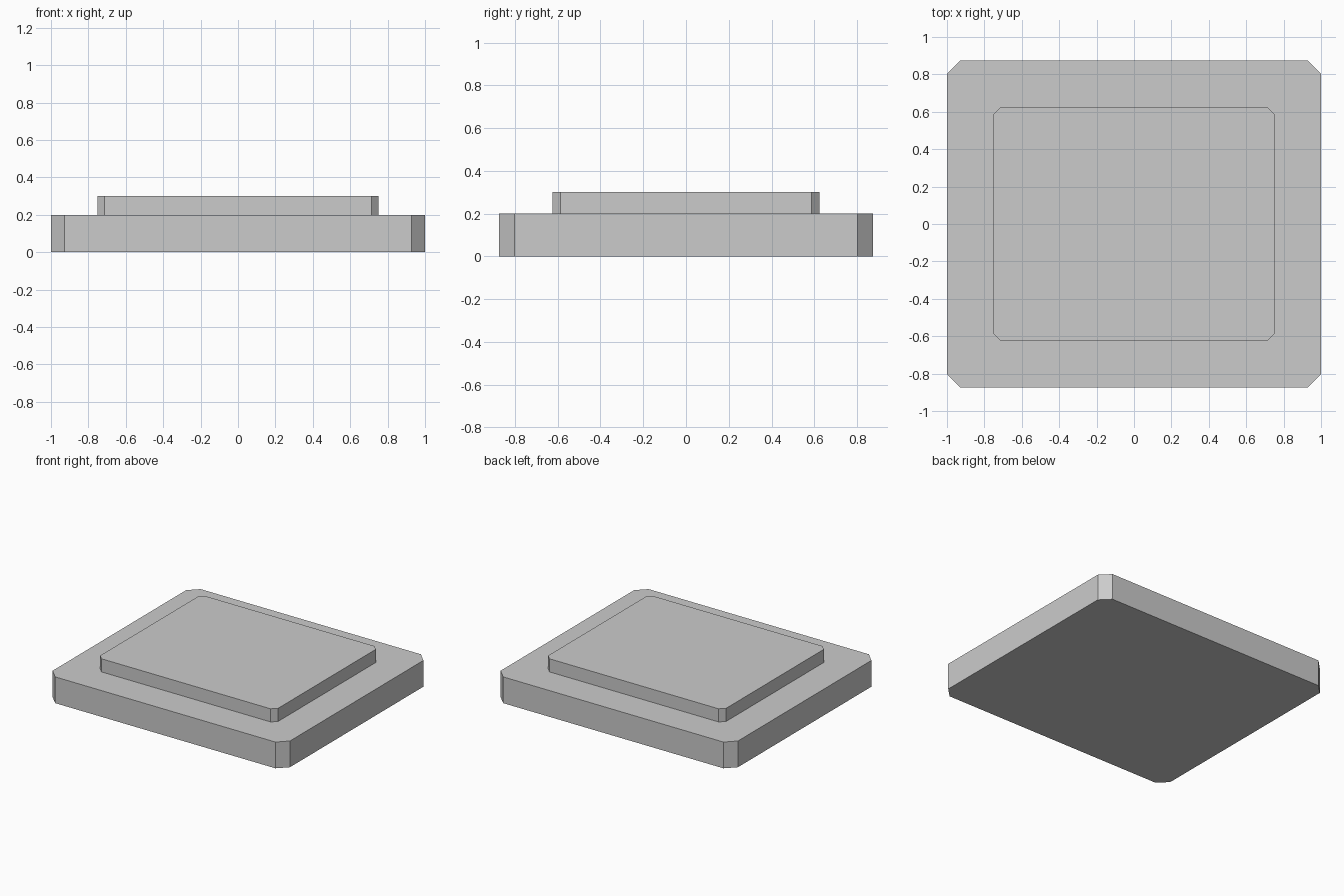
import bpy, bmesh

if "Cube" in bpy.data.objects:
    bpy.data.objects.remove(bpy.data.objects["Cube"])


def chamfered_slab(name, half_x, half_y, z0, z1, cut):
    """Flat slab whose four vertical corners are cut at 45 degrees."""
    corners = []
    for sx, sy in ((1, 1), (-1, 1), (-1, -1), (1, -1)):
        pair = [(sx * half_x, sy * (half_y - cut)), (sx * (half_x - cut), sy * half_y)]
        corners += pair if sx * sy > 0 else pair[::-1]
    bm = bmesh.new()
    base = bm.faces.new([bm.verts.new((x, y, z0)) for x, y in corners])
    ext = bmesh.ops.extrude_face_region(bm, geom=[base], use_keep_orig=True)
    top = [v for v in ext["geom"] if isinstance(v, bmesh.types.BMVert)]
    bmesh.ops.translate(bm, verts=top, vec=(0, 0, z1 - z0))
    bmesh.ops.recalc_face_normals(bm, faces=bm.faces)
    mesh = bpy.data.meshes.new(name)
    bm.to_mesh(mesh)
    bm.free()
    obj = bpy.data.objects.new(name, mesh)
    bpy.context.collection.objects.link(obj)
    return obj


# Wide lower slab
chamfered_slab("base_slab", 1.0, 0.875, 0.0, 0.2, 0.072)
# Smaller raised slab
chamfered_slab("raised_slab", 0.75, 0.625, 0.2, 0.3, 0.037)
